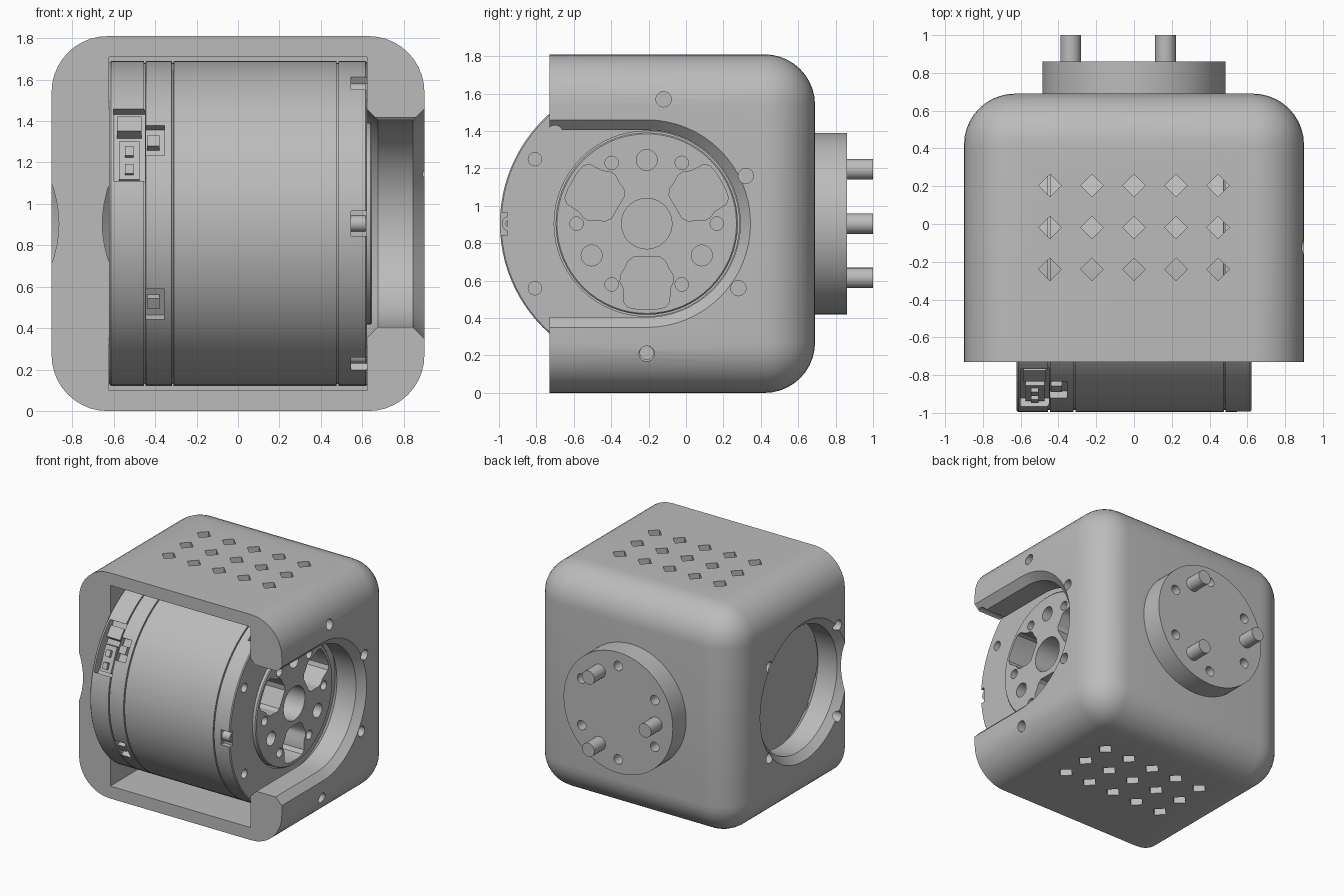
import bpy, bmesh
from math import sin, cos, pi, radians
from mathutils import Matrix

if "Cube" in bpy.data.objects:
    bpy.data.objects.remove(bpy.data.objects["Cube"])

grey = bpy.data.materials.new("light_grey")
grey.use_nodes = True
grey.diffuse_color = (0.5, 0.5, 0.5, 1)
grey.node_tree.nodes["Principled BSDF"].inputs["Base Color"].default_value = (0.5, 0.5, 0.5, 1)

CY, CZ = -0.21, 0.905          # motor axis in y and z
MAP = {"x": lambda u, v, w: (w, u, v),
       "y": lambda u, v, w: (u, w, v),
       "z": lambda u, v, w: (u, v, w)}


def make(name, bm):
    bmesh.ops.recalc_face_normals(bm, faces=bm.faces)
    mesh = bpy.data.meshes.new(name)
    bm.to_mesh(mesh)
    bm.free()
    mesh.materials.append(grey)
    obj = bpy.data.objects.new(name, mesh)
    bpy.context.collection.objects.link(obj)
    return obj


def loft(name, sections, axis):
    """Join outlines, given as (position along axis, points), into a solid."""
    bm = bmesh.new()
    rings = [[bm.verts.new(MAP[axis](u, v, w)) for u, v in pts] for w, pts in sections]
    n = len(rings[0])
    for a, b in zip(rings, rings[1:]):
        for i in range(n):
            j = (i + 1) % n
            bm.faces.new((a[i], a[j], b[j], b[i]))
    bm.faces.new(rings[0])
    bm.faces.new(rings[-1])
    return make(name, bm)


def circle(r, cu, cv, n):
    return [(cu + r * cos(2 * pi * i / n), cv + r * sin(2 * pi * i / n)) for i in range(n)]


def rod(name, profile, cu, cv, axis="x", n=20):
    return loft(name, [(w, circle(r, cu, cv, n)) for w, r in profile], axis)


def box(name, size, matrix):
    bm = bmesh.new()
    bmesh.ops.create_cube(bm, size=1, matrix=matrix @ Matrix.Diagonal((*size, 1)))
    return make(name, bm)


def radial(x, angle, r):
    """Frame on the motor's side; angle is raised from the front."""
    return (Matrix.Translation((x, CY, CZ)) @ Matrix.Rotation(-radians(angle), 4, "X")
            @ Matrix.Translation((0, -r, 0)))


def polar(r, angle, cu=CY, cv=CZ):
    a = radians(angle)
    return cu + r * cos(a), cv + r * sin(a)


def cut(target, cutters):
    bpy.context.view_layer.objects.active = target
    for c in cutters:
        mod = target.modifiers.new("cut", "BOOLEAN")
        mod.operation, mod.solver, mod.object = "DIFFERENCE", "EXACT", c
        bpy.ops.object.modifier_apply(modifier=mod.name)
        bpy.data.objects.remove(c)


# Housing: rounded block with a flat open front
bm = bmesh.new()
bmesh.ops.create_cube(bm, size=1, matrix=Matrix.Translation((0, -0.255, CZ))
                      @ Matrix.Diagonal((1.8, 1.89, 1.81, 1)))
bmesh.ops.bevel(bm, geom=bm.edges[:], offset=0.27, segments=10, profile=0.5, affect="EDGES")
cutting = bmesh.ops.bisect_plane(bm, geom=bm.verts[:] + bm.edges[:] + bm.faces[:],
                                 plane_co=(0, -0.73, 0), plane_no=(0, -1, 0), clear_outer=True)
bmesh.ops.contextual_create(bm, geom=[e for e in cutting["geom_cut"]
                                      if isinstance(e, bmesh.types.BMEdge)])
housing = make("housing", bm)


def slot_outline(r):
    arc = [polar(r, -90 + 180 * i / 32) for i in range(33)]
    return [(-1.2, CZ - r)] + arc + [(-1.2, CZ + r)]


chamfer = [(0.6, 0.575), (0.675, 0.5), (0.845, 0.5), (0.91, 0.565)]
cutters = [box("cavity", (1.245, 1.8, 1.61), Matrix.Translation((0, -0.31, CZ))),
           loft("side_slot", [(x, slot_outline(r)) for x, r in chamfer], "x"),
           rod("side_bore", [(-x, r) for x, r in chamfer], CY, CZ, n=64)]
# Fixing holes in both side walls
for y, z in ((-0.12, 1.57), (0.32, 1.16), (0.28, 0.56), (-0.21, 0.21), (-0.7, 1.39)):
    cutters.append(rod("wall_hole", [(0.55, 0.041), (1, 0.041)], y, z))
for angle in (40, 140, 220, 320):
    cutters.append(rod("wall_hole", [(-1, 0.041), (-0.55, 0.041)], *polar(0.57, angle)))
# Diamond vents through top and bottom
for i in range(5):
    for j in range(3):
        d = circle(0.06, -0.445 + 0.2225 * i, -0.24 + 0.222 * j, 4)
        cutters.append(loft("vent", [(-0.1, d), (2, d)], "z"))
cut(housing, cutters)

# Motor: drum with seam grooves
R = 0.785
profile = [(-0.622, R - 0.01), (-0.612, R)]
for seam in (-0.45, -0.315, 0.48):
    profile += [(seam - 0.005, R), (seam - 0.004, R - 0.01),
                (seam + 0.004, R - 0.01), (seam + 0.005, R)]
profile += [(0.615, R), (0.622, R - 0.007)]
motor = rod("motor_drum", profile, CY, CZ, n=96)
cutters = [rod("rotor_recess", [(0.3, 0.495), (0.7, 0.495)], CY, CZ, n=64),
           box("connector_pocket", (0.15, 0.16, 0.4), radial(-0.525, 30, R))]
for angle in (31, -30):
    cutters.append(box("clip_pocket", (0.09, 0.1, 0.17), radial(-0.4, angle, R)))
for angle in range(0, 360, 60):
    cutters.append(box("screw_notch", (0.09, 0.08, 0.12), radial(0.59, angle, R)))
    cutters.append(rod("rim_hole", [(0.5, 0.036), (0.7, 0.036)], *polar(0.69, angle + 30)))
cut(motor, cutters)

# Connector plugs and screws set into the motor's side
parts = [motor, housing]
parts.append(box("connector_plug", (0.12, 0.06, 0.09), radial(-0.525, 39, R - 0.05)))
parts.append(box("connector_body", (0.1, 0.05, 0.2), radial(-0.525, 24, R - 0.06)))
for angle in (20, 27):
    parts.append(box("connector_pin", (0.04, 0.04, 0.05), radial(-0.525, angle, R - 0.03)))
for angle in (31, -30):
    parts.append(box("clip", (0.06, 0.06, 0.06), radial(-0.41, angle, R - 0.04)))
for angle in range(0, 360, 60):
    head = rod("rim_screw", [(0.5, 0.04), (0.615, 0.04)], *polar(0.735, angle + 180))
    cut(head, [rod("socket", [(0.59, 0.02), (0.7, 0.02)], *polar(0.735, angle + 180), n=6)])
    parts.append(head)

# Rotor: output disc with lobed pockets and bolt holes
rotor = rod("rotor", [(0.29, 0.487), (0.64, 0.487), (0.647, 0.48)], CY, CZ, n=64)
half = [(0.07, 0.178), (0.1, 0.2), (0.115, 0.235), (0.14, 0.275), (0.142, 0.31),
        (0.125, 0.345), (0.122, 0.42), (0.1, 0.447), (0.05, 0.457)]
lobe = half + [(-t, r) for t, r in reversed(half)]
cutters = [rod("centre_hole", [(0.4, 0.135), (0.7, 0.135)], CY, CZ, n=40)]
for angle in (30, 150, 270):
    a = radians(angle)
    pts = [(CY + r * cos(a) - t * sin(a), CZ + r * sin(a) + t * cos(a)) for t, r in lobe]
    cutters.append(loft("lobe", [(0.45, pts), (0.7, pts)], "x"))
    cutters.append(rod("round_hole", [(0.5, 0.056), (0.7, 0.056)], *polar(0.34, angle + 60)))
for angle in range(0, 360, 60):
    cutters.append(rod("bolt_hole", [(0.55, 0.036), (0.7, 0.036)], *polar(0.375, angle)))
cut(rotor, cutters)
parts.append(rotor)

# Rear flange with bolt holes and three pins
flange = rod("rear_flange", [(0.6, 0.485), (0.86, 0.485)], 0, CZ, "y", 64)
cut(flange, [rod("flange_hole", [(0.76, 0.038), (0.9, 0.038)], *polar(0.375, a, 0), "y")
             for a in range(30, 390, 60)])
parts.append(flange)
for angle in (60, 180, 300):
    parts.append(rod("rear_pin", [(0.8, 0.055), (1, 0.055)], *polar(0.335, angle, 0), "y"))

# Smooth curved faces, keeping edges sharp
bpy.ops.object.select_all(action="DESELECT")
for obj in parts:
    obj.select_set(True)
bpy.context.view_layer.objects.active = housing
bpy.ops.object.shade_smooth_by_angle(angle=radians(30))
